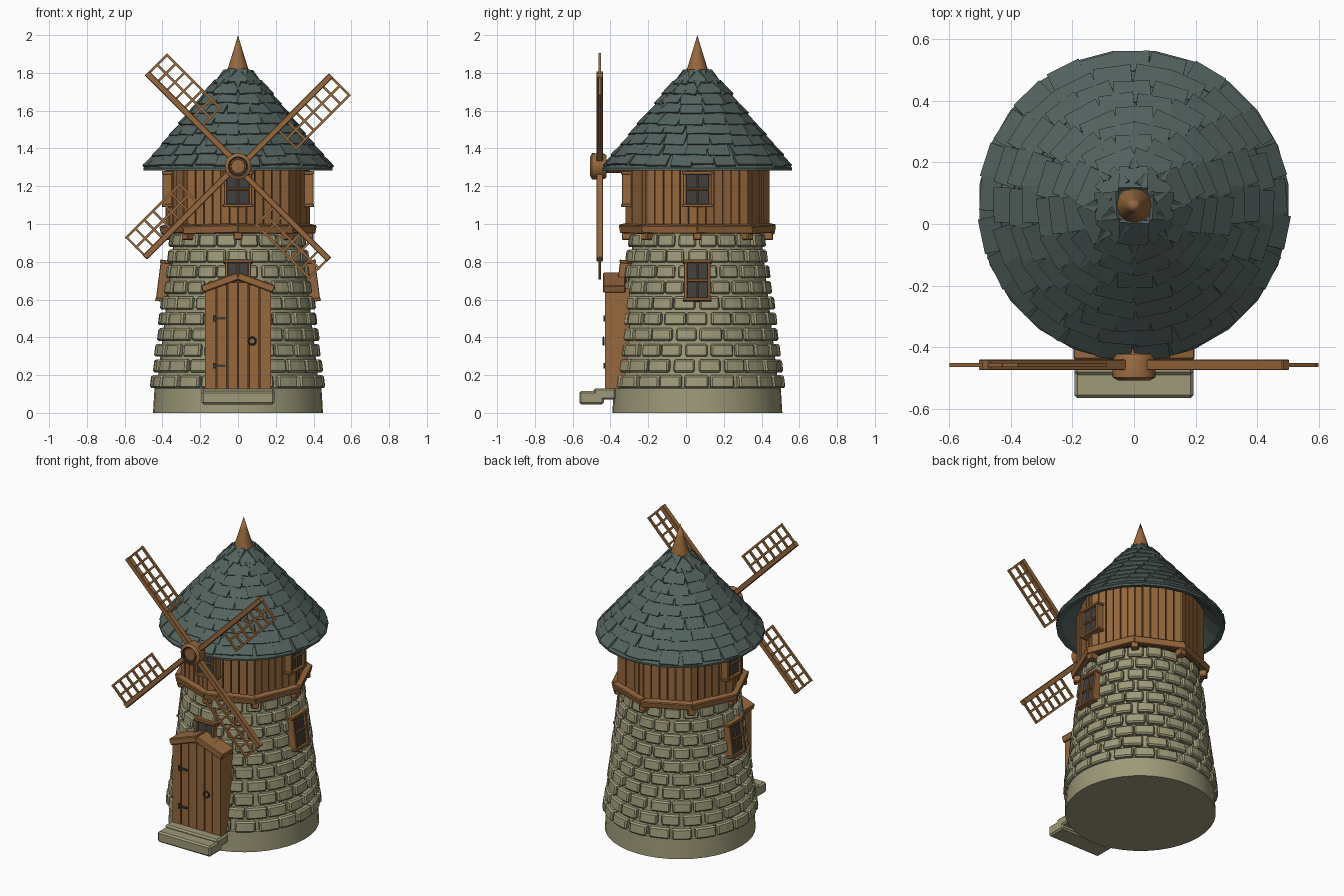
import bpy, bmesh, random
from math import pi, cos, sin, tan, atan2, hypot, radians
from mathutils import Matrix, Vector

random.seed(4)
if "Cube" in bpy.data.objects:
    bpy.data.objects.remove(bpy.data.objects["Cube"])


def material(name, rgb):
    m = bpy.data.materials.new(name)
    m.use_nodes = True
    m.diffuse_color = (*rgb, 1)
    m.node_tree.nodes["Principled BSDF"].inputs["Base Color"].default_value = (*rgb, 1)
    return m


STONE = material("pale stone", (0.34, 0.32, 0.19))
WOOD = material("warm wood", (0.31, 0.14, 0.047))
GAP = material("dark wood", (0.09, 0.042, 0.016))
SLATE = material("slate", (0.088, 0.125, 0.115))
GLASS = material("dark glass", (0.05, 0.05, 0.047))
IRON = material("iron", (0.04, 0.045, 0.04))

AXIS = Matrix.Translation((0, 0.06, 0))      # tower axis
T = Matrix.Translation


def R(deg, axis):
    return Matrix.Rotation(radians(deg), 4, axis)


def finish(name, bm, mat, bevel=0, smooth=False):
    bmesh.ops.recalc_face_normals(bm, faces=bm.faces)
    me = bpy.data.meshes.new(name)
    bm.to_mesh(me)
    bm.free()
    me.materials.append(mat)
    ob = bpy.data.objects.new(name, me)
    bpy.context.collection.objects.link(ob)
    if bevel:
        mod = ob.modifiers.new("bevel", "BEVEL")
        mod.width, mod.segments = bevel, 1
    if smooth:
        bpy.ops.object.select_all(action="DESELECT")
        ob.select_set(True)
        bpy.context.view_layer.objects.active = ob
        bpy.ops.object.shade_smooth_by_angle(angle=radians(35))
    return ob


def add_box(bm, size, m):
    bmesh.ops.create_cube(bm, size=1, matrix=m @ Matrix.Diagonal((*size, 1)))


def boxes(name, items, mat, bevel=0):
    bm = bmesh.new()
    for size, m in items:
        add_box(bm, size, m)
    return finish(name, bm, mat, bevel)


def lathe(name, profile, segs, mat, m=AXIS, smooth=True, phase=0.0):
    bm = bmesh.new()
    rings = [[bm.verts.new(m @ Vector((r * cos(2 * pi * (i + phase) / segs),
                                       r * sin(2 * pi * (i + phase) / segs), z)))
              for i in range(segs)] for r, z in profile]
    for a, b in zip(rings, rings[1:]):
        for i in range(segs):
            j = (i + 1) % segs
            bm.faces.new((a[i], a[j], b[j], b[i]))
    bmesh.ops.remove_doubles(bm, verts=bm.verts, dist=1e-5)
    return finish(name, bm, mat, smooth=smooth)


# Stone tower core and plinth
def wall_radius(z):
    return 0.482 - 0.128 * z


lathe("tower_core", [(0, 0), (0.45, 0), (0.442, 0.13), (0.43, 0.135), (0.335, 0.96), (0, 0.96)],
      40, STONE)

# Curved bricks in staggered courses
bm = bmesh.new()
COUNT, PITCH = 20, 0.083
for row in range(10):
    z0 = 0.132 + row * PITCH
    z1 = z0 + 0.068
    for k in range(COUNT):
        mid = 2 * pi * (k + 0.5 * (row % 2)) / COUNT + random.uniform(-0.02, 0.02)
        half = pi / COUNT - random.uniform(0.012, 0.03)
        push = random.uniform(-0.006, 0.003)
        grid = []
        for s in (-1, 0, 1):
            a = mid + s * half
            loop = [(wall_radius(z0) - 0.06, z0), (wall_radius(z0) + push, z0),
                    (wall_radius(z1) + push, z1), (wall_radius(z1) - 0.06, z1)]
            grid.append([bm.verts.new(AXIS @ Vector((r * cos(a), r * sin(a), z))) for r, z in loop])
        for a, b in zip(grid, grid[1:]):
            for i in range(4):
                bm.faces.new((a[i], a[i - 1], b[i - 1], b[i]))
        bm.faces.new(grid[0])
        bm.faces.new(grid[2])
finish("tower_bricks", bm, STONE, bevel=0.009)

# Octagonal timber storey: dark core, planks, ring beams, brackets
lathe("timber_core", [(0, 0.95), (0.372, 0.95), (0.372, 1.4), (0, 1.4)], 8, GAP, smooth=False)
planks, beams, brackets = [], [], []
side = 2 * 0.352 * tan(pi / 8)
for k in range(8):
    face = AXIS @ R(22.5 + 45 * k, "Z")
    for p in range(6):
        y = side * ((p + 0.5) / 6 - 0.5)
        planks.append(((0.02, side / 6 - 0.006, 0.44),
                       face @ T((0.343 + random.uniform(-0.003, 0.003), y, 1.18))))
    beams.append(((0.045, 0.32, 0.045),
                  face @ T((0.36, 0, 0.975)) @ R(random.uniform(-2, 2), "X") @ R(12, "Y")))
    brackets.append(((0.07, 0.045, 0.05), AXIS @ R(45 * k, "Z") @ T((0.365, 0, 0.94))))
boxes("timber_planks", planks, WOOD)
boxes("ring_beams", beams, WOOD, 0.005)
boxes("beam_brackets", brackets, WOOD, 0.005)

# Roof shell and overlapping slates
RIM, TOP = (0.5, 1.295), (0.07, 1.8)
lathe("roof_shell", [(0, 1.73), (0.47, 1.29), (0.505, 1.284), (0.506, 1.296), TOP, (0, 1.8)],
      24, SLATE, smooth=False, phase=0.5)
drop = atan2(TOP[1] - RIM[1], RIM[0] - TOP[0])
length = hypot(RIM[0] - TOP[0], TOP[1] - RIM[1])
bm = bmesh.new()
ROWS = 9
for row in range(ROWS):
    s0 = 0.012 + row * length / (ROWS + 0.3)
    r0 = RIM[0] - s0 * cos(drop)
    n = max(8, round(2 * pi * r0 / 0.125))
    for k in range(n):
        span = random.uniform(0.09, 0.1)
        s = s0 + span / 2 + random.uniform(-0.008, 0.01)
        turn = 360 * (k + 0.5 * (row % 2)) / n + random.uniform(-1.5, 1.5)
        r, z = RIM[0] - s * cos(drop), RIM[1] + s * sin(drop)
        place = (AXIS @ R(turn + 90, "Z") @ T((r, 0, z)) @ Matrix.Rotation(drop, 4, "Y")
                 @ R(-5, "Y") @ R(random.uniform(-3, 3), "Z"))
        width = 2 * r0 * tan(pi / n) * random.uniform(0.88, 0.97)
        add_box(bm, (span, width, 0.014), place @ T((0, 0, 0.002)))
finish("roof_slates", bm, SLATE)
lathe("roof_finial", [(0, 1.78), (0.06, 1.79), (0.055, 1.82), (0.024, 1.92), (0, 2.0)], 12, WOOD)


# Windows: frame, glazing bars, sill and glass
def window(name, turn, r, z, w, h, tilt):
    m = AXIS @ R(turn, "Z") @ T((0, -r, z)) @ R(-tilt, "X")
    bar = 0.017
    parts = [((bar, 0.06, h), m @ T((s * (w - bar) / 2, 0.01, 0))) for s in (-1, 1)]
    parts += [((w + 0.012, 0.066, bar), m @ T((0, 0.01, s * (h - bar) / 2))) for s in (-1, 1)]
    parts += [((0.01, 0.02, h - bar), m), ((w - bar, 0.02, 0.013), m @ T((0, -0.004, 0)))]
    boxes(name + "_frame", parts, WOOD, 0.003)
    boxes(name + "_glass", [((w - bar, 0.008, h - bar), m)], GLASS)


for label, turn in (("front", 0), ("left", 90), ("right", -90)):
    window(label + "_lower_window", turn, 0.402, 0.70, 0.14, 0.22, 7.3)
    window(label + "_upper_window", turn, 0.380, 1.185, 0.15, 0.19, 0)

# Door with gable, hinges and ring handle
boxes("door_frame", [((0.33, 0.11, 0.53), T((0, -0.365, 0.395))),
                     ((0.2, 0.1, 0.06), T((0, -0.365, 0.68)))], GAP)
boxes("door_planks", [((0.051, 0.03, 0.53 + 0.035 * (1 - abs(i) / 3)),
                       T((i * 0.057, -0.415, 0.395 + 0.0175 * (1 - abs(i) / 3))))
                      for i in (-2.5, -1.5, -0.5, 0.5, 1.5, 2.5)], WOOD)
boxes("door_posts", [((0.02, 0.13, 0.53), T((s * 0.165, -0.365, 0.395))) for s in (-1, 1)], WOOD)
boxes("door_gable", [((0.205, 0.12, 0.04), T((s * 0.095, -0.38, 0.69)) @ R(s * 20, "Y"))
                     for s in (-1, 1)], WOOD, 0.005)
boxes("door_hinges", [((0.065, 0.008, 0.013), T((-0.1, -0.433, z))) for z in (0.25, 0.5)]
      + [((0.013, 0.01, 0.03), T((-0.125, -0.433, z))) for z in (0.25, 0.5)], IRON)


def ring(name, r, tube, m, mat):
    profile = [(r + tube * cos(a * pi / 4), tube * sin(a * pi / 4)) for a in range(9)]
    lathe(name, profile, 24, mat, m @ R(90, "X"))


ring("door_handle", 0.019, 0.005, T((0.075, -0.436, 0.38)), IRON)

# Entrance steps
boxes("entrance_steps", [((0.385, 0.13, 0.07), T((0, -0.5, 0.08))),
                         ((0.385, 0.12, 0.06), T((0, -0.43, 0.1)))], STONE, 0.01)

# Hub and axle
HUB = T((0, -0.457, 1.305))
lathe("sail_hub", [(0, -0.035), (0.06, -0.035), (0.068, -0.02), (0.07, 0.04), (0.052, 0.05),
                   (0.05, 0.038), (0, 0.038)], 24, WOOD, HUB @ R(90, "X"))
ring("hub_band", 0.051, 0.007, HUB @ T((0, -0.042, 0)), IRON)
lathe("hub_cap", [(0, 0.03), (0.04, 0.03), (0.036, 0.048), (0, 0.05)], 24, WOOD, HUB @ R(90, "X"))
lathe("sail_axle", [(0, 0.03), (0.035, 0.03), (0.035, -0.3), (0, -0.3)], 16, WOOD, HUB @ R(90, "X"))

# Four sails: spar along local x, lattice on the clockwise side
spars, lattice = [], []
IN, OUT, WIDE = 0.28, 0.69, 0.157
for k in range(4):
    m = HUB @ R(45 + 90 * k, "Y")
    spars.append(((0.66, 0.034, 0.032), m @ T((0.36, 0, -0.008))))
    for f in (0.5, 0.96):
        lattice.append(((OUT - IN, 0.014, 0.013), m @ T(((IN + OUT) / 2, 0, -WIDE * f))))
    for i in range(7):
        x = IN + 0.007 + (OUT - IN - 0.014) * i / 6
        lattice.append(((0.012, 0.013, WIDE), m @ T((x, 0, -WIDE / 2))))
boxes("sail_spars", spars, WOOD, 0.003)
boxes("sail_lattice", lattice, WOOD)
